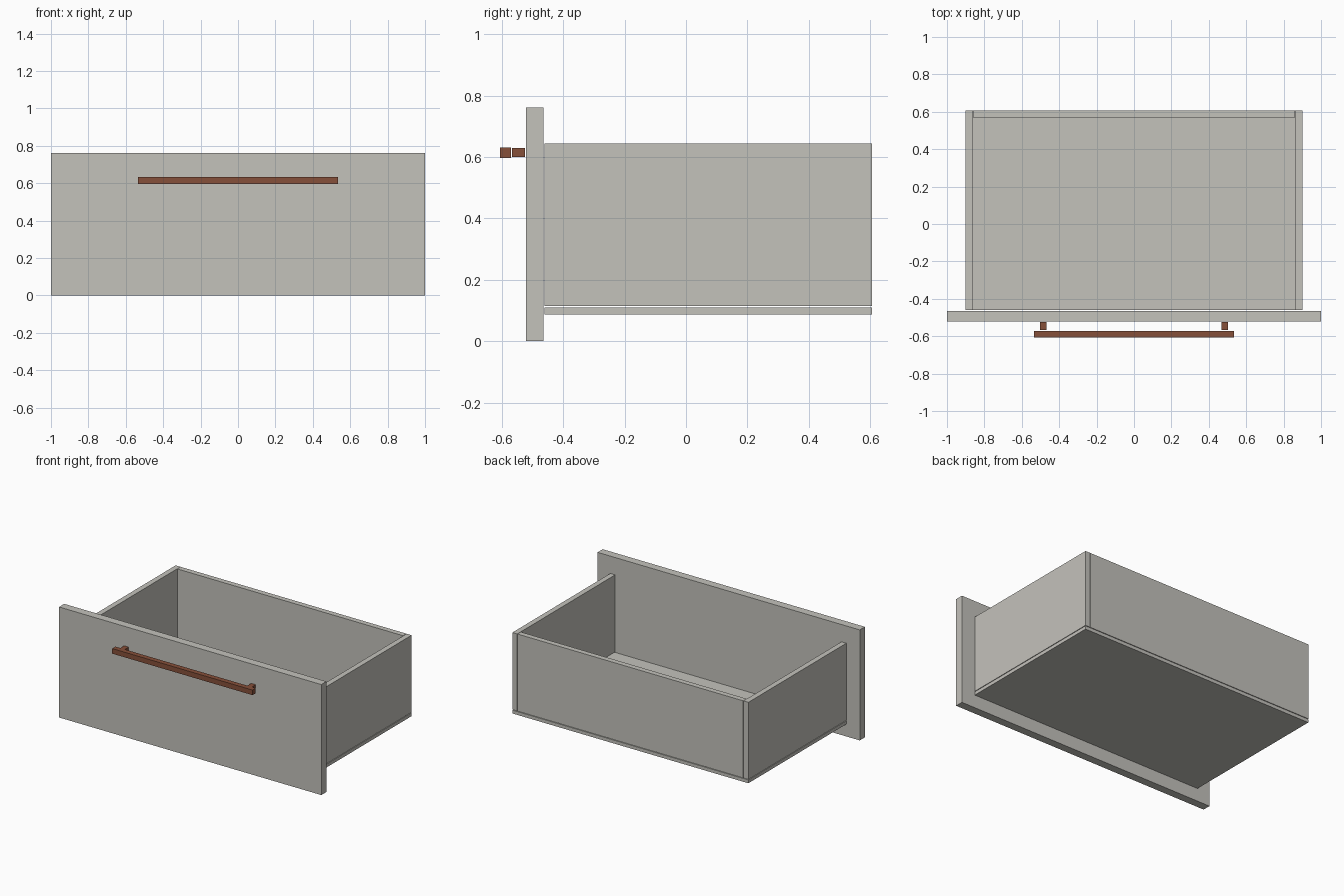
import bpy

# Remove the default cube
cube = bpy.data.objects.get("Cube")
if cube:
    bpy.data.objects.remove(cube, do_unlink=True)


def make_material(name, rgb):
    mat = bpy.data.materials.new(name)
    mat.use_nodes = True
    color = (*rgb, 1)
    mat.diffuse_color = color
    mat.node_tree.nodes["Principled BSDF"].inputs["Base Color"].default_value = color
    return mat


def box(name, x, y, z, mat):
    """Box spanning the given (min, max) ranges."""
    spans = (x, y, z)
    bpy.ops.mesh.primitive_cube_add(size=1, location=[(a + b) / 2 for a, b in spans])
    obj = bpy.context.object
    obj.name = name
    obj.scale = [b - a for a, b in spans]
    bpy.ops.object.transform_apply(location=False, rotation=False, scale=True)
    obj.data.materials.append(mat)
    return obj


grey = make_material("warm grey board", (0.55, 0.54, 0.50))
brown = make_material("brown handle", (0.24, 0.08, 0.042))

# Shared dimensions
half_width, board = 0.9, 0.037
inner = half_width - board
front_y, back_y = -0.461, 0.606
wall_z = (0.114, 0.645)

# Drawer box
box("front_panel", (-1, 1), (-0.521, -0.465), (0, 0.762), grey)
box("bottom_panel", (-half_width, half_width), (front_y, back_y), (0.087, 0.11), grey)
box("back_panel", (-inner + 0.002, inner - 0.002), (back_y - board, back_y), wall_z, grey)

# Handle bar
box("handle_bar", (-0.535, 0.535), (-0.606, -0.571), (0.597, 0.632), brown)

# Mirrored sides and handle posts
for side, s in (("left", 1), ("right", -1)):
    box(side + "_side", sorted((s * inner, s * half_width)), (front_y, back_y), wall_z, grey)
    box(side + "_handle_post", sorted((s * 0.467, s * 0.502)), (-0.567, -0.524), (0.6, 0.629), brown)
